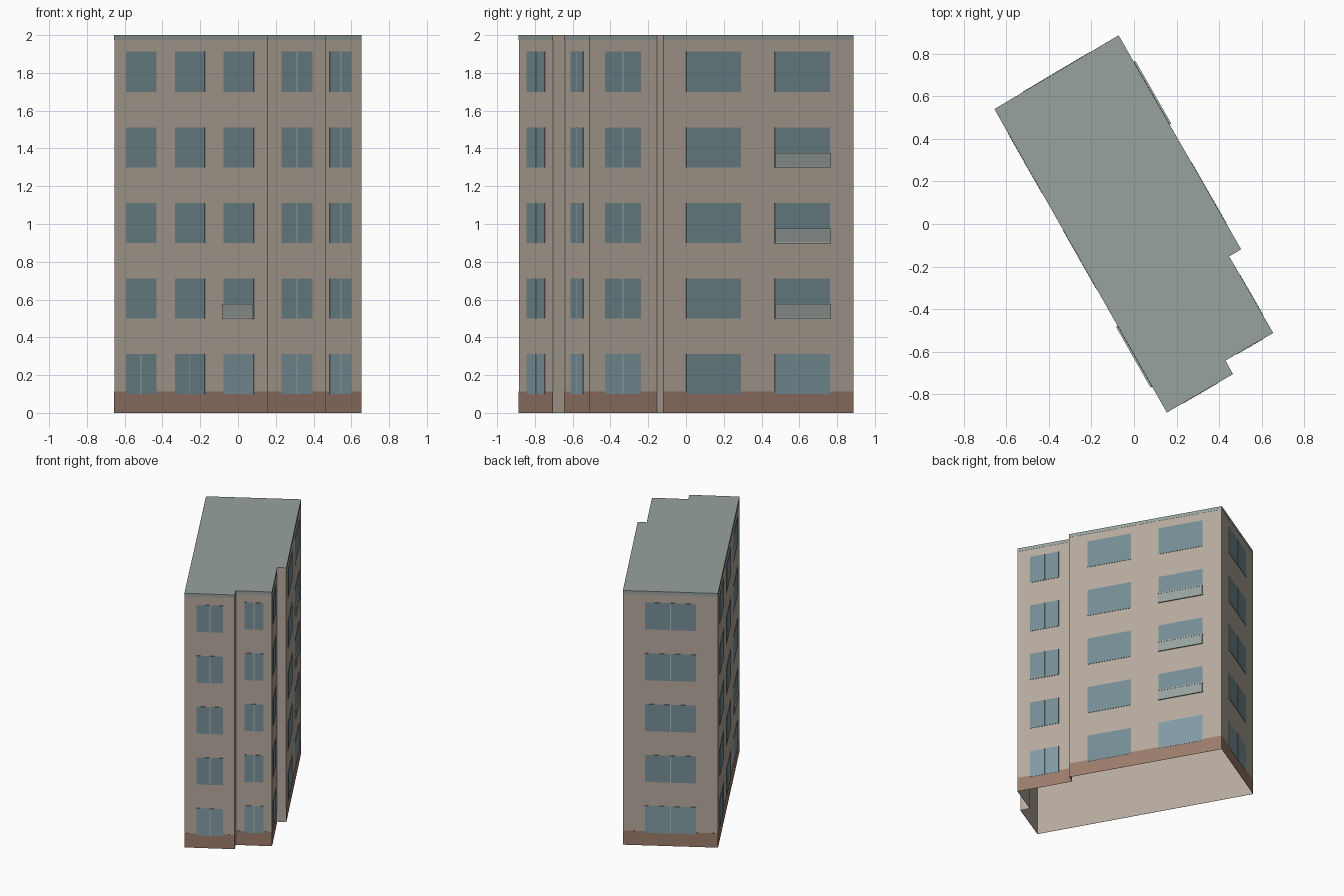
import bpy, bmesh
from mathutils import Vector

if "Cube" in bpy.data.objects:
    bpy.data.objects.remove(bpy.data.objects["Cube"])

# Footprint corners, counter-clockwise from the rear left
A, H, G, F = (-0.655, 0.54), (0.155, -0.885), (0.465, -0.705), (0.43, -0.641)
E, D, C, B = (0.653, -0.512), (0.447, -0.153), (0.503, -0.12), (-0.073, 0.886)
PLAN = [A, H, G, F, E, D, C, B]
TOP = 2.0
FLOORS = [0.1, 0.5, 0.9, 1.3, 1.7]
WIN_H = 0.212


def material(name, rgb):
    m = bpy.data.materials.new(name)
    m.diffuse_color = (*rgb, 1)
    m.use_nodes = True
    m.node_tree.nodes["Principled BSDF"].inputs["Base Color"].default_value = m.diffuse_color
    return m


STONE = material("wall_tan", (0.47, 0.40, 0.34))
ROOF = material("roof_grey", (0.31, 0.36, 0.34))
BRICK = material("plinth_brown", (0.33, 0.20, 0.15))
GLASS = material("window_blue", (0.18, 0.27, 0.30))
PALE_GLASS = material("ground_glass", (0.22, 0.33, 0.37))
FRAME = material("frame_light", (0.42, 0.48, 0.48))
RAIL = material("balcony_grey", (0.31, 0.36, 0.34))


def finish(name, bm, mat):
    mesh = bpy.data.meshes.new(name)
    bm.to_mesh(mesh)
    bm.free()
    mesh.materials.append(mat)
    ob = bpy.data.objects.new(name, mesh)
    bpy.context.collection.objects.link(ob)


parts = {}


def panel(name, mat, wall, u0, u1, z0, z1, out):
    """Thin slab on a wall between fractions u0 and u1 of its length."""
    bm, _ = parts.setdefault(name, (bmesh.new(), mat))
    p, q = Vector((*wall[0], 0)), Vector((*wall[1], 0))
    d = q - p
    n = Vector((d.y, -d.x, 0)).normalized()
    ring = [[bm.verts.new(p + d * u + n * o + Vector((0, 0, z)))
             for u, z in ((u0, z0), (u1, z0), (u1, z1), (u0, z1))]
            for o in (0.0004, out)]
    bm.faces.new(ring[0][::-1])
    bm.faces.new(ring[1])
    for i in range(4):
        j = (i + 1) % 4
        bm.faces.new((ring[0][i], ring[0][j], ring[1][j], ring[1][i]))


# Shell: open underneath
bm = bmesh.new()
low = [bm.verts.new((x, y, 0)) for x, y in PLAN]
high = [bm.verts.new((x, y, TOP)) for x, y in PLAN]
for i in range(len(PLAN)):
    j = (i + 1) % len(PLAN)
    bm.faces.new((low[i], low[j], high[j], high[i]))
finish("walls", bm, STONE)

bm = bmesh.new()
bm.faces.new([bm.verts.new((x, y, TOP)) for x, y in PLAN])
finish("roof", bm, ROOF)

# Each wall: window columns as (start, end, mullion floors, pale ground glass, balcony floors)
ALL, NONE = range(5), ()
FACADES = [
    ((A, H), [(0.08, 0.278, (0,), False, NONE),
              (0.40, 0.593, (0,), False, NONE),
              (0.716, 0.914, NONE, True, (1,))]),
    ((H, G), [(0.24, 0.77, ALL, True, NONE)]),
    ((F, E), [(0.245, 0.765, ALL, True, NONE)]),
    ((E, D), [(0.23, 0.755, ALL, True, NONE)]),
    ((C, B), [(0.12, 0.407, NONE, False, NONE),
              (0.586, 0.875, NONE, True, (1, 2, 3))]),
    ((B, A), [(0.23, 0.77, ALL, True, NONE)]),
]

for wall, columns in FACADES:
    # Plinth and roof edge band
    panel("plinth", BRICK, wall, 0, 1, 0, 0.112, 0.0015)
    panel("roof_edge", ROOF, wall, 0, 1, 1.974, TOP, 0.0015)
    length = (Vector(wall[1]) - Vector(wall[0])).length
    for u0, u1, mullions, pale, balconies in columns:
        for k, z in enumerate(FLOORS):
            # Window pane
            light = pale and k == 0
            panel("ground_windows" if light else "windows",
                  PALE_GLASS if light else GLASS, wall, u0, u1, z, z + WIN_H, 0.003)
            # Centre mullion
            if k in mullions:
                c, w = (u0 + u1) / 2, 0.003 / length
                panel("mullions", FRAME, wall, c - w, c + w, z, z + WIN_H, 0.004)
            # Shallow balcony with top and bottom rails
            if k in balconies:
                e = 0.002 / length
                panel("balcony_panels", RAIL, wall, u0, u1, z + 0.004, z + 0.07, 0.008)
                panel("balcony_rails", FRAME, wall, u0 - e, u1 + e, z + 0.07, z + 0.076, 0.01)
                panel("balcony_rails", FRAME, wall, u0 - e, u1 + e, z - 0.002, z + 0.004, 0.01)

for name, (bm, mat) in parts.items():
    finish(name, bm, mat)
